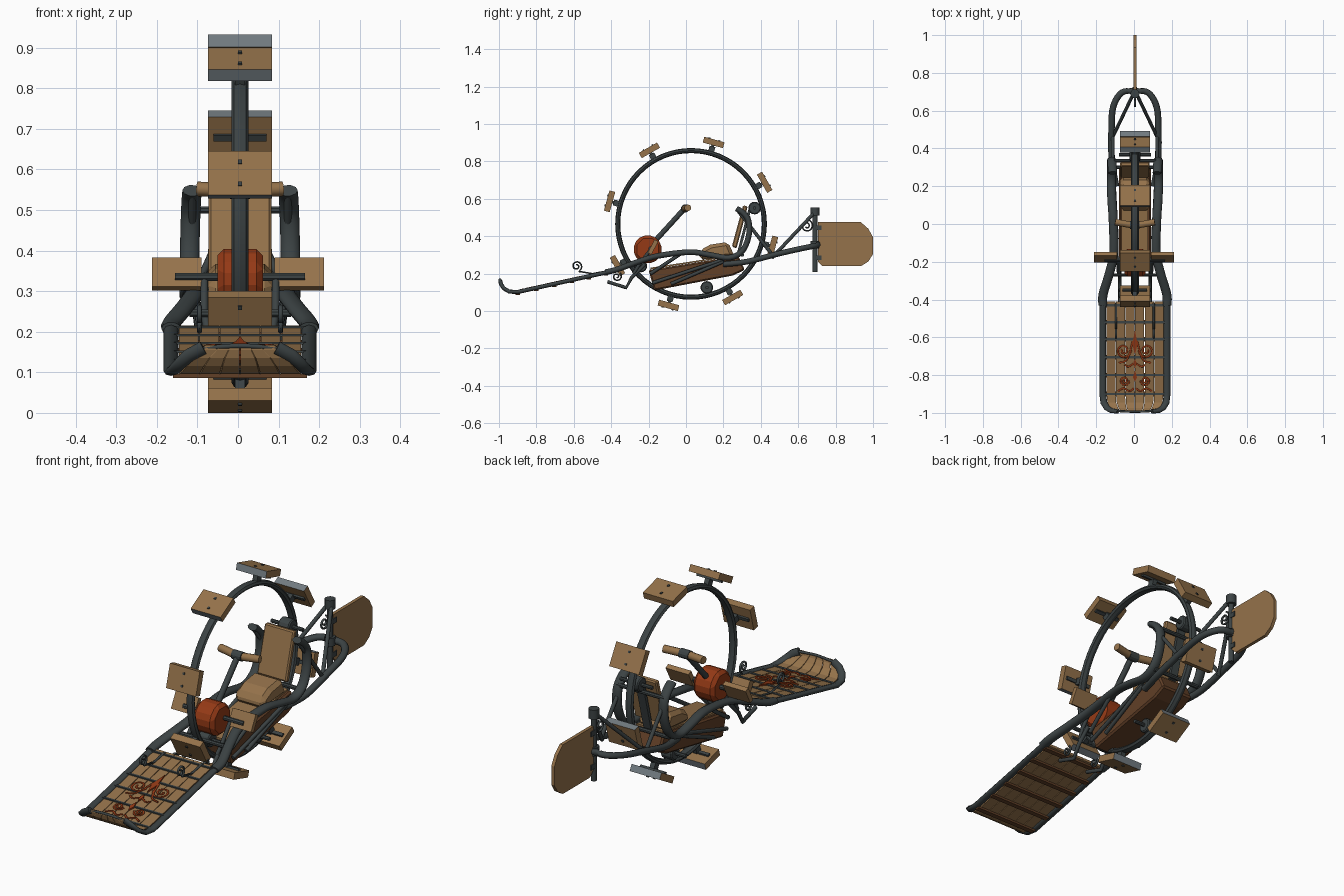
import bpy, bmesh, math
from mathutils import Vector

cube = bpy.data.objects.get("Cube")
if cube:
    bpy.data.objects.remove(cube, do_unlink=True)


def material(name, rgb):
    m = bpy.data.materials.new(name)
    m.use_nodes = True
    m.diffuse_color = (*rgb, 1)
    m.node_tree.nodes["Principled BSDF"].inputs["Base Color"].default_value = (*rgb, 1)
    return m


WOOD = material("tan wood", (0.30, 0.17, 0.07))
BROWN = material("dark brown wood", (0.12, 0.05, 0.02))
IRON = material("dark iron", (0.045, 0.056, 0.058))
STEEL = material("grey steel", (0.17, 0.20, 0.22))
RED = material("rust red", (0.30, 0.042, 0.008))
X, Z = Vector((1, 0, 0)), Vector((0, 0, 1))
made = []


def finish(name, bm, mat, smooth=False):
    bmesh.ops.recalc_face_normals(bm, faces=bm.faces)
    me = bpy.data.meshes.new(name)
    bm.to_mesh(me)
    bm.free()
    me.materials.append(mat)
    ob = bpy.data.objects.new(name, me)
    bpy.context.collection.objects.link(ob)
    for p in me.polygons:
        p.use_smooth = smooth and len(p.vertices) == 4
    made.append(ob)
    return ob


def loft(name, rings, mat, smooth=False):
    bm = bmesh.new()
    rows = [[bm.verts.new(p) for p in ring] for ring in rings]
    n = len(rows[0])
    for a, b in zip(rows, rows[1:]):
        for i in range(n):
            j = (i + 1) % n
            bm.faces.new((a[i], a[j], b[j], b[i]))
    bm.faces.new(rows[0])
    bm.faces.new(rows[-1])
    return finish(name, bm, mat, smooth)


def prism(name, outline, x0, x1, mat, bevel=0):
    """Side outline of (y, z) points pushed out along x."""
    ob = loft(name, [[(x, y, z) for y, z in outline] for x in (x0, x1)], mat)
    if bevel:
        mod = ob.modifiers.new("Bevel", "BEVEL")
        mod.width, mod.segments = bevel, 1
    return ob


def disc(name, y, z, r, x0, x1, mat, n=16, bevel=0):
    pts = [(y + r * math.cos(math.tau * (i + .5) / n), z + r * math.sin(math.tau * (i + .5) / n)) for i in range(n)]
    return prism(name, pts, x0, x1, mat, bevel)


def sweep(name, pts, a, b, mat, ref=X, n=8):
    """Oval tube, a = half width along ref, b = half height."""
    pts = [Vector(p) for p in pts]
    rings = []
    for i, p in enumerate(pts):
        t = (pts[min(i + 1, len(pts) - 1)] - pts[max(i - 1, 0)]).normalized()
        u = ref - t * t.dot(ref)
        u = (u if u.length > 0.05 else Z - t * t.z).normalized()
        v = t.cross(u)
        angles = [math.tau * k / n for k in range(n)]
        rings.append([p + u * a * math.cos(k) + v * b * math.sin(k) for k in angles])
    return loft(name, rings, mat, True)


def spline(pts, steps=5):
    """Smooth path through the points."""
    p = [Vector(q) for q in pts]
    p = [2 * p[0] - p[1]] + p + [2 * p[-1] - p[-2]]
    out = []
    for a, b, c, d in zip(p, p[1:], p[2:], p[3:]):
        for k in range(steps):
            t = k / steps
            out.append(.5 * (2 * b + (c - a) * t + (2 * a - 5 * b + 4 * c - d) * t**2 + (3 * b - a - 3 * c + d) * t**3))
    return out + [p[-2]]


def spiral(r, turns, start, flip=1, n=26):
    for i in range(n):
        f = i / (n - 1)
        ang = start + flip * math.tau * turns * f
        yield r * (1 - .8 * f) * math.cos(ang), r * (1 - .8 * f) * math.sin(ang)


# Great wheel with eight paddles
CY, CZ = 0.027, 0.466
bpy.ops.mesh.primitive_torus_add(major_radius=.392, minor_radius=.0135, major_segments=64,
                                 minor_segments=8, location=(0, CY, CZ), rotation=(0, math.pi / 2, 0))
wheel = bpy.context.object
wheel.name = "wheel_ring"
wheel.scale.z = 1.55
wheel.data.materials.append(IRON)
bpy.ops.object.shade_smooth_by_angle()
made.append(wheel)

for k in range(8):
    ang = math.radians(29.5 + 45 * k)
    c, s = math.cos(ang), math.sin(ang)

    def block(part, r0, r1, t, hx, mat, off=0):
        quad = [(r0, off - t), (r1, off - t), (r1, off + t), (r0, off + t)]
        pts = [(CY + r * c - q * s, CZ + r * s + q * c) for r, q in quad]
        return prism(f"{part}_{k + 1}", pts, -hx, hx, mat)

    paddle = block("paddle", .436, .468, .056, .079, WOOD)
    paddle.data.materials.append(STEEL)
    for f in paddle.data.polygons:
        f.material_index = int(f.normal.dot(Vector((0, -s, c))) > .9)
    block("paddle_bar", .427, .437, .008, .065, IRON)
    block("paddle_stem", .395, .43, .016, .012, IRON)
    for side, off in (("front", .028), ("back", -.028)):
        block(f"paddle_bolt_{side}", .467, .472, .005, .005, IRON, off)

# Rollers that guide the wheel
for name, deg in (("rear_roller", 14), ("bottom_roller", 284), ("front_roller", 220)):
    a = math.radians(deg)
    y, z = CY + .35 * math.cos(a), CZ + .35 * math.sin(a)
    disc(name, y, z, .034, -.03, .03, IRON, 14, .005)
    disc(name + "_axle", y, z, .009, -.085, .085, IRON, 8)

# Hull, seat and backrest
prism("hull", [(-.2, .22), (.28, .295), (.315, .22), (.25, .19), (-.17, .11)], -.085, .085, BROWN, .008)
prism("hull_deck", [(-.19, .223), (.27, .295), (.27, .302), (-.19, .232)], -.07, .07, WOOD)
prism("seat", [(.07, .275), (.075, .325), (.13, .355), (.225, .37), (.26, .29)], -.078, .078, WOOD, .018)
prism("backrest", [(.245, .345), (.27, .335), (.33, .56), (.305, .565)], -.078, .078, WOOD, .006)
prism("backrest_brace", [(.27, .30), (.285, .30), (.35, .55), (.335, .55)], -.02, .02, IRON)

# Drive housing, steering column and handle
disc("drive_housing", -.205, .33, .08, -.056, .056, RED, 8, .016)
disc("drive_axle", -.19, .335, .011, -.16, .16, IRON, 8)
sweep("steering_column", [(0, -.17, .37), (0, -.015, .54)], .014, .014, IRON)
disc("handle_joint", -.005, .548, .022, -.025, .025, IRON, 12)
for s, side in ((-1, "right"), (1, "left")):
    sweep(f"{side}_grip", [(s * .02, -.005, .548), (s * .105, .01, .552)], .018, .018, WOOD, Z, 10)
    prism(f"{side}_footrest", [(-.205, .312), (-.185, .302), (-.148, .372), (-.168, .383)],
          min(s * .09, s * .212), max(s * .09, s * .212), WOOD)

# Front board: planks along a curled profile of (y, z, half width)
PROFILE = [(-.41, .21, .152), (-.9, .102, .152), (-.945, .104, .147), (-.975, .122, .132), (-.99, .142, .113), (-.996, .162, .085)]
PLANKS = 6
for i in range(PLANKS):
    rings = []
    for y, z, w in PROFILE:
        x0, x1 = [(2 * q / PLANKS - 1) * w for q in (i + .03, i + .97)]
        rings.append([(x0, y, z - .007), (x1, y, z - .007), (x1, y, z + .005), (x0, y, z + .005)])
    loft(f"plank_{i + 1}", rings, WOOD)


def board_z(y):
    return .21 + (y + .41) * .108 / .49


for i, y in enumerate((-.43, -.52, -.61, -.705, -.8, -.9)):
    z = board_z(y)
    for name, lo, hi, h, mat in (("cross_strap", .003, .009, .006, IRON), ("cross_beam", -.016, -.006, .012, BROWN)):
        prism(f"{name}_{i + 1}", [(y - h, z + lo), (y + h, z + lo), (y + h, z + hi), (y - h, z + hi)], -.165, .165, mat)
sweep("board_tip_rim", spline([(-.09, -.99, .16), (0, -.994, .165), (.09, -.99, .16)]), .006, .006, IRON, Z)


# Painted scrollwork on the board
def ornament(name, pts, w=.005):
    sweep(name, [(x, y, board_z(y) + .009) for x, y in pts], .003, w, RED, Z, 6)


def lozenge(name, y0, y1, w):
    ym = y0 + (y1 - y0) * .6
    outline = [(0, y0), (w, ym), (0, y1), (-w, ym)]
    loft(name, [[(x, y, board_z(y) + h) for x, y in outline] for h in (.005, .012)], RED)


lozenge("ornament_spike", -.56, -.69, .014)
lozenge("ornament_point", -.775, -.835, .011)
lozenge("ornament_drop", -.765, -.715, .009)
for s, side in ((-1, "right"), (1, "left")):
    for part, cx, cy, r in (("large_scroll", .06, -.67, .04), ("small_scroll", .055, -.83, .026)):
        ornament(f"{side}_{part}", [(s * (cx + x), cy + y) for x, y in spiral(r, 1.6, math.pi)])
    for part, path in (("arm", [(.012, -.62), (.03, -.69), (.05, -.725), (.085, -.735)]),
                       ("leaf", [(.008, -.74), (.035, -.755), (.055, -.745)]),
                       ("wave", [(.005, -.87), (.03, -.885), (.06, -.87), (.09, -.885)])):
        ornament(f"{side}_{part}", [(s * p.x, p.y) for p in spline([(x, y, 0) for x, y in path])])

# Mirrored frame parts: board rails, side tubes, rear forks, stays and struts
SIDE_TUBE = [(.17, -.43, .208), (.168, -.37, .222), (.135, -.26, .262), (.112, -.15, .295), (.115, .02, .315),
             (.122, .13, .30), (.125, .23, .285), (.125, .30, .32), (.124, .335, .40), (.122, .335, .48),
             (.12, .305, .525), (.118, .27, .548)]
RAIL = [(.17, -.41, .21), (.17, -.9, .102), (.165, -.945, .104), (.147, -.975, .122), (.125, -.988, .142), (.09, -.993, .16)]
FORK = [(.1, .2, .25), (.122, .33, .265), (.124, .5, .308), (.115, .62, .335), (.07, .695, .35), (0, .705, .355)]
STRUTS = {
    "rear_stay": [(.118, .46, .285), (.008, .69, .53)],
    "back_stay": [(.118, .275, .54), (.118, .47, .29)],
    "long_strut": [(.095, -.18, .15), (.11, .2, .275)],
    "short_strut": [(.095, -.08, .145), (.11, .2, .265)],
    "front_strut": [(.095, -.19, .2), (.113, -.03, .305)],
    "footrest_arm": [(.088, -.18, .34), (.088, -.25, .25), (.08, -.28, .2)],
    "stand_leg": [(.08, -.42, .157), (.08, -.32, .125), (.08, -.29, .18), (.08, -.22, .25)],
}
for s, side in ((-1, "right"), (1, "left")):
    def flip(pts):
        return [(s * p[0], p[1], p[2]) for p in pts]
    sweep(f"{side}_side_tube", spline(flip(SIDE_TUBE)), .024, .016, IRON, n=10)
    sweep(f"{side}_board_rail", flip(RAIL), .018, .011, IRON)
    sweep(f"{side}_rear_fork", spline(flip(FORK)), .017, .015, IRON)
    for name, pts in STRUTS.items():
        sweep(f"{side}_{name}", flip(pts), .0095, .0095, IRON)
    curl = [(s * .1, -.585 + y, .24 + z) for y, z in spiral(.03, 1.5, -1.2, 1)]
    sweep(f"{side}_board_scroll", [(s * .1, -.42, .215), (s * .1, -.5, .2)] + curl, .006, .004, IRON)
    curl = [(s * .08, -.37 + y, .185 + z) for y, z in spiral(.026, 1.4, .8, -1)]
    sweep(f"{side}_lower_scroll", curl, .006, .004, IRON)

# Crossbars between the side tubes
for name, y, z in (("front_crossbar", -.27, .245), ("rear_crossbar", .3, .3), ("top_crossbar", .335, .5)):
    disc(name, y, z, .01, -.125, .125, IRON, 8)

# Stern post and rudder
for name, z0, z1, r in (("stern_post", .21, .54, .013), ("upper_collar", .51, .555, .024), ("lower_collar", .335, .375, .024)):
    sweep(name, [(0, .69, z0), (0, .69, z1)], r, r, IRON, n=12)
prism("rudder", [(.705, .475), (.935, .475), (.975, .44), (1, .395), (1, .305), (.975, .265), (.935, .24), (.73, .24), (.705, .265)],
      -.008, .008, WOOD)
for i, z in enumerate((.285, .445)):
    prism(f"rudder_hinge_{i + 1}", [(.69, z - .012), (.725, z - .012), (.725, z + .012), (.69, z + .012)], -.012, .012, IRON)
sweep("stern_scroll", [(0, .645 + y, .455 + z) for y, z in spiral(.034, 1.6, 1.2, -1)], .006, .004, IRON)

# Slight sideways offset of everything but the footrests
for ob in made:
    if "footrest" not in ob.name or "arm" in ob.name:
        ob.location.x += .005
